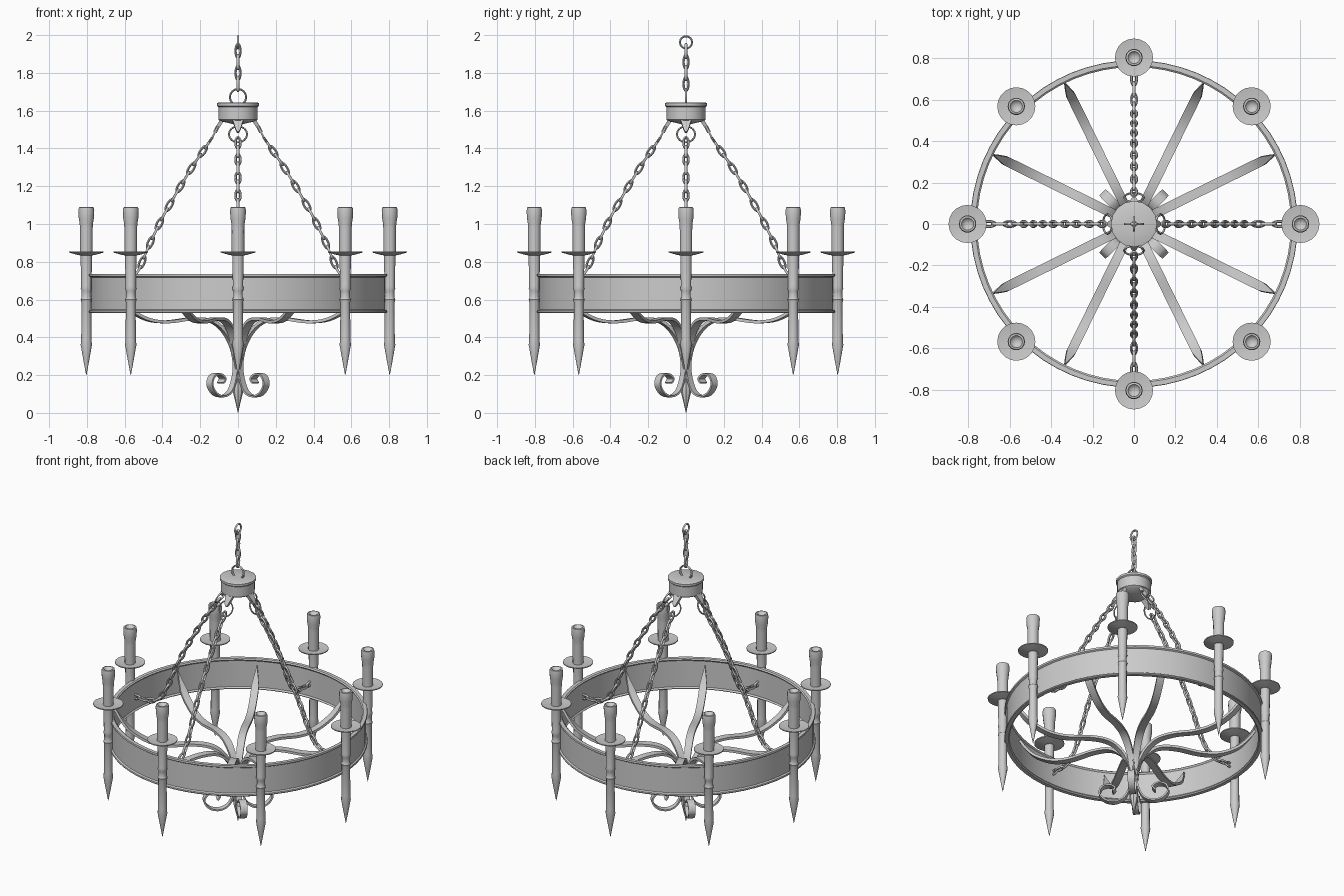
import bpy, bmesh, math
from math import sin, cos, pi, radians
from mathutils import Vector

if "Cube" in bpy.data.objects:
    bpy.data.objects.remove(bpy.data.objects["Cube"])

UP = Vector((0, 0, 1))


def finish(name, bm, angle=35):
    bmesh.ops.recalc_face_normals(bm, faces=bm.faces)
    me = bpy.data.meshes.new(name)
    bm.to_mesh(me)
    bm.free()
    ob = bpy.data.objects.new(name, me)
    bpy.context.collection.objects.link(ob)
    smooth(ob, angle)
    return ob


def smooth(ob, angle=35):
    bpy.ops.object.select_all(action='DESELECT')
    ob.select_set(True)
    bpy.context.view_layer.objects.active = ob
    bpy.ops.object.shade_smooth_by_angle(angle=radians(angle))


def lathe(name, profile, seg, loc=(0, 0, 0), closed=False, angle=35):
    """Revolve an (r, z) profile; ends are capped unless the profile is closed."""
    bm = bmesh.new()
    rings = []
    for r, z in profile:
        rings.append([bm.verts.new((loc[0] + r * cos(2 * pi * i / seg),
                                    loc[1] + r * sin(2 * pi * i / seg),
                                    loc[2] + z)) for i in range(seg)])
    pairs = list(zip(rings, rings[1:]))
    if closed:
        pairs.append((rings[-1], rings[0]))
    for a, b in pairs:
        for i in range(seg):
            j = (i + 1) % seg
            bm.faces.new((a[i], a[j], b[j], b[i]))
    if not closed:
        bm.faces.new(rings[0][::-1])
        bm.faces.new(rings[-1])
    return finish(name, bm, angle)


def spline(pts, steps=6):
    """Catmull-Rom smoothing of (r, z) points."""
    p = [Vector(q) for q in pts]
    p = [2 * p[0] - p[1]] + p + [2 * p[-1] - p[-2]]
    out = []
    for i in range(1, len(p) - 2):
        a, b, c, d = p[i - 1:i + 3]
        for k in range(steps):
            t = k / steps
            out.append(0.5 * (2 * b + (c - a) * t + (2 * a - 5 * b + 4 * c - d) * t * t
                              + (3 * b - a - 3 * c + d) * t ** 3))
    return out + [p[-2]]


def ribbon(name, pts, ang, width, thick):
    """Flat iron bar following an (r, z) path in the vertical plane at angle ang."""
    path = spline(pts)
    out, side = Vector((cos(ang), sin(ang), 0)), Vector((-sin(ang), cos(ang), 0))
    bm = bmesh.new()
    rings = []
    n = len(path)
    for i, q in enumerate(path):
        t = (path[min(i + 1, n - 1)] - path[max(i - 1, 0)]).normalized()
        nor = out * -t.y + UP * t.x
        c = out * q.x + UP * q.y
        w, h = width(i / (n - 1)) / 2, thick / 2
        rings.append([bm.verts.new(c + side * a * w + nor * b * h)
                      for a, b in ((-1, -1), (1, -1), (1, 1), (-1, 1))])
    for a, b in zip(rings, rings[1:]):
        for i in range(4):
            j = (i + 1) % 4
            bm.faces.new((a[i], a[j], b[j], b[i]))
    bm.faces.new(rings[0][::-1])
    bm.faces.new(rings[-1])
    return finish(name, bm)


def loops(name, items, wire):
    """Closed wire loops: each item is (centre, long axis, short axis)."""
    cu = bpy.data.curves.new(name, 'CURVE')
    cu.dimensions = '3D'
    cu.bevel_depth = wire
    cu.bevel_resolution = 1
    for c, a, b in items:
        sp = cu.splines.new('POLY')
        sp.points.add(15)
        for k in range(16):
            th = 2 * pi * k / 16
            sp.points[k].co = (*(c + a * cos(th) + b * sin(th)), 1)
        sp.use_cyclic_u = True
    ob = bpy.data.objects.new(name, cu)
    bpy.context.collection.objects.link(ob)
    bpy.ops.object.select_all(action='DESELECT')
    ob.select_set(True)
    bpy.context.view_layer.objects.active = ob
    bpy.ops.object.convert(target='MESH')
    smooth(bpy.context.object, 60)


# Wide iron hoop with rolled lips
lathe("hoop", [(0.765, 0.53), (0.788, 0.53), (0.79, 0.535), (0.788, 0.542), (0.779, 0.548),
               (0.779, 0.717), (0.788, 0.723), (0.79, 0.73), (0.788, 0.736), (0.765, 0.736),
               (0.757, 0.73), (0.765, 0.72), (0.765, 0.546), (0.757, 0.537)], 64, closed=True)

# Eight torch-style candle holders
spike = [(0.001, 0.2), (0.014, 0.27), (0.03, 0.36), (0.027, 0.39), (0.026, 0.585), (0.03, 0.6),
         (0.025, 0.612), (0.025, 0.645), (0.03, 0.657), (0.027, 0.672), (0.03, 0.8), (0.03, 0.845)]
dish = [(0.02, 0.832), (0.045, 0.836), (0.092, 0.849), (0.092, 0.855), (0.045, 0.848), (0.02, 0.848)]
candle = [(0.033, 0.84), (0.034, 0.98), (0.035, 1.0), (0.04, 1.03), (0.042, 1.07), (0.039, 1.088),
          (0.03, 1.09), (0.022, 1.078), (0.006, 1.074)]
for i in range(8):
    a = i * pi / 4
    at = (0.803 * cos(a), 0.803 * sin(a), 0)
    lathe(f"holder_spike_{i}", spike, 12, at)
    lathe(f"drip_dish_{i}", dish, 20, at)
    lathe(f"candle_{i}", candle, 14, at, angle=50)

# Eight curved arms, in pairs about each diagonal, tapering to leaf points
arm = [(0.012, 0.16), (0.016, 0.26), (0.035, 0.35), (0.085, 0.435), (0.16, 0.487), (0.27, 0.498),
       (0.42, 0.482), (0.54, 0.497), (0.65, 0.555), (0.715, 0.625), (0.76, 0.695)]
arm_w = lambda t: 0.024 + 0.022 * min(1, t / 0.35) if t < 0.85 else max(0.002, 0.046 * (1 - t) / 0.15)
# Four scrolls curling out below
scroll = [(0.05, 0.38), (0.025, 0.31), (0.018, 0.25), (0.028, 0.18), (0.06, 0.115), (0.115, 0.088),
          (0.175, 0.102), (0.21, 0.148), (0.195, 0.193), (0.15, 0.205), (0.115, 0.182), (0.13, 0.158)]
for q in range(4):
    d = pi / 4 + q * pi / 2
    for s in (-1, 1):
        ribbon(f"arm_{q}_{'left' if s < 0 else 'right'}", arm, d + s * radians(18.8), arm_w, 0.016)
    ribbon(f"scroll_{q}", scroll, d, lambda t: 0.03 + 0.02 * t, 0.01)

# Centre finial
lathe("finial", [(0.001, 0.0), (0.012, 0.05), (0.028, 0.115), (0.026, 0.14), (0.016, 0.23),
                 (0.012, 0.34), (0.002, 0.42)], 8)

# Ceiling cap with hook tabs
lathe("cap", [(0.03, 1.53), (0.095, 1.545), (0.104, 1.552), (0.104, 1.62), (0.111, 1.626),
              (0.111, 1.64), (0.104, 1.643), (0.02, 1.643)], 16)

# Four hanging chains
drop = spline([(0.155, 1.43), (0.25, 1.29), (0.38, 1.07), (0.46, 0.91), (0.53, 0.75),
               (0.59, 0.665), (0.66, 0.633), (0.765, 0.63)], 40)
PITCH = 0.056
for q in range(4):
    a = q * pi / 2
    out, side = Vector((cos(a), sin(a), 0)), Vector((-sin(a), cos(a), 0))
    tab = [(0.085, 1.55), (0.1, 1.525), (0.115, 1.5), (0.122, 1.485)]
    ribbon(f"cap_tab_{q}", tab, a, lambda t: 0.05 * (1 - t) + 0.008, 0.02)
    lean = (out * 0.45 - UP * 0.89).normalized()
    loops(f"cap_ring_{q}", [(out * 0.128 + UP * 1.475, lean * 0.048, side * 0.048)], 0.005)
    links, run = [], PITCH
    for p0, p1 in zip(drop, drop[1:]):
        run += (p1 - p0).length
        if run >= PITCH:
            run -= PITCH
            t = (p1 - p0).normalized()
            tan, nor = out * t.x + UP * t.y, out * -t.y + UP * t.x
            flat = nor if len(links) % 2 else side
            links.append((out * p0.x + UP * p0.y, tan * 0.035, flat * 0.013))
    loops(f"chain_{q}", links, 0.007)

# Suspension chain at the top
X, Y = Vector((1, 0, 0)), Vector((0, 1, 0))
loops("cap_top_ring", [(UP * 1.672, UP * 0.043, X * 0.043)], 0.006)
loops("top_chain", [(UP * (1.742 + 0.058 * k), UP * 0.037, (X if k % 2 else Y) * 0.013)
                    for k in range(4)], 0.007)
loops("top_ring", [(UP * 1.962, UP * 0.032, Y * 0.032)], 0.006)
